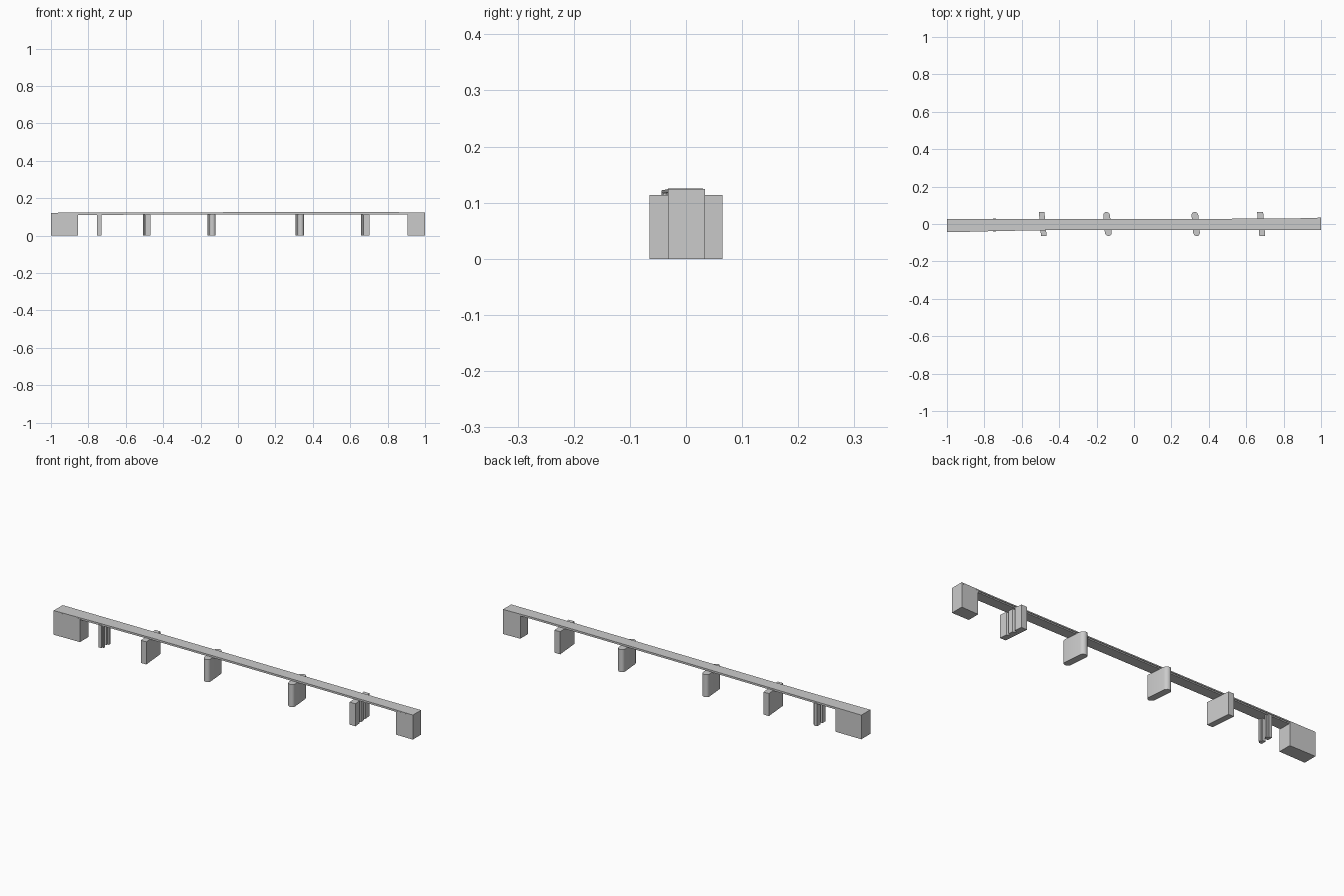
import bpy, bmesh, math

if "Cube" in bpy.data.objects:
    bpy.data.objects.remove(bpy.data.objects["Cube"])


def finish(bm, name):
    bmesh.ops.recalc_face_normals(bm, faces=bm.faces)
    me = bpy.data.meshes.new(name)
    bm.to_mesh(me)
    bm.free()
    ob = bpy.data.objects.new(name, me)
    bpy.context.collection.objects.link(ob)
    return ob


def prism(name, outline, z0, z1):
    """Extrude a plan outline upwards."""
    bm = bmesh.new()
    f = bm.faces.new([bm.verts.new((x, y, z0)) for x, y in outline])
    r = bmesh.ops.extrude_face_region(bm, geom=[f])
    for v in r["geom"]:
        if isinstance(v, bmesh.types.BMVert):
            v.co.z = z1
    return finish(bm, name)


def band(name, stations, inset, drop_top, drop_bottom):
    """Loft a rectangular section along the bridge: (x, y0, y1, top)."""
    bm = bmesh.new()
    rings = []
    for x, y0, y1, t in stations:
        a, b, top, bot = y0 + inset, y1 - inset, t - drop_top, t - drop_bottom
        rings.append([bm.verts.new((x, y, z)) for y, z in
                      ((a, bot), (b, bot), (b, top), (a, top))])
    for p, q in zip(rings, rings[1:]):
        for i in range(4):
            j = (i + 1) % 4
            bm.faces.new((p[i], p[j], q[j], q[i]))
    bm.faces.new(rings[0])
    bm.faces.new(rings[-1])
    return finish(bm, name)


def skewed(points, cx, skew):
    return [(cx + x - skew * y, y) for x, y in points]


def box(x0, x1, y0, y1):
    return [(x0, y0), (x1, y0), (x1, y1), (x0, y1)]


# Deck slab with an inset girder below
deck = [(-1, -0.044, 0.028, 0.122), (-0.75, -0.038, 0.028, 0.123),
        (-0.45, -0.033, 0.028, 0.124), (0, -0.032, 0.028, 0.125),
        (0.5, -0.031, 0.028, 0.125), (0.83, -0.031, 0.029, 0.125),
        (1, -0.032, 0.034, 0.124)]
band("deck_slab", deck, 0, 0, 0.006)
band("deck_girder", deck, 0.004, 0.005, 0.012)

# Abutments at both ends
prism("left_abutment", [(-1, -0.044), (-0.855, -0.041), (-0.855, 0.028), (-1, 0.028)], 0, 0.118)
prism("right_abutment", [(0.905, -0.032), (1, -0.032), (1, 0.034), (0.905, 0.031)], 0, 0.12)

# Rectangular pier
prism("square_pier", skewed(box(-0.015, 0.015, -0.065, 0.065), -0.488, 0.09), 0, 0.114)

# Round-nosed river piers
r, h = 0.018, 0.046
nose = [(r * math.cos(i * math.pi / 10), h + r * math.sin(i * math.pi / 10)) for i in range(11)]
capsule = nose + [(-x, -y) for x, y in nose]
for name, cx in (("river_pier_left", -0.142), ("river_pier_right", 0.33)):
    ob = prism(name, skewed(capsule, cx, 0.09), 0, 0.114)
    bpy.ops.object.select_all(action='DESELECT')
    ob.select_set(True)
    bpy.context.view_layer.objects.active = ob
    bpy.ops.object.shade_smooth_by_angle(angle=math.radians(35))

# Pier with two vertical grooves on the right face
w, g = 0.016, 0.004
grooved = [(-w, -0.065), (w, -0.065), (w, -0.026), (g, -0.022), (g, -0.016), (w, -0.012),
           (w, 0.012), (g, 0.016), (g, 0.022), (w, 0.026), (w, 0.065), (-w, 0.065)]
prism("grooved_pier", skewed(grooved, 0.68, 0.09), 0, 0.114)

# Pair of stepped columns beside the left abutment
half = [(-0.012, -0.013), (0.004, -0.013), (0.004, -0.005), (0.012, -0.005),
        (0.012, 0.005), (0.004, 0.005), (0.004, 0.013), (-0.012, 0.013)]
for name, cy in (("front_column", -0.026), ("back_column", 0.016)):
    prism(name, [(-0.741 + x, cy + y) for x, y in half], 0, 0.114)
